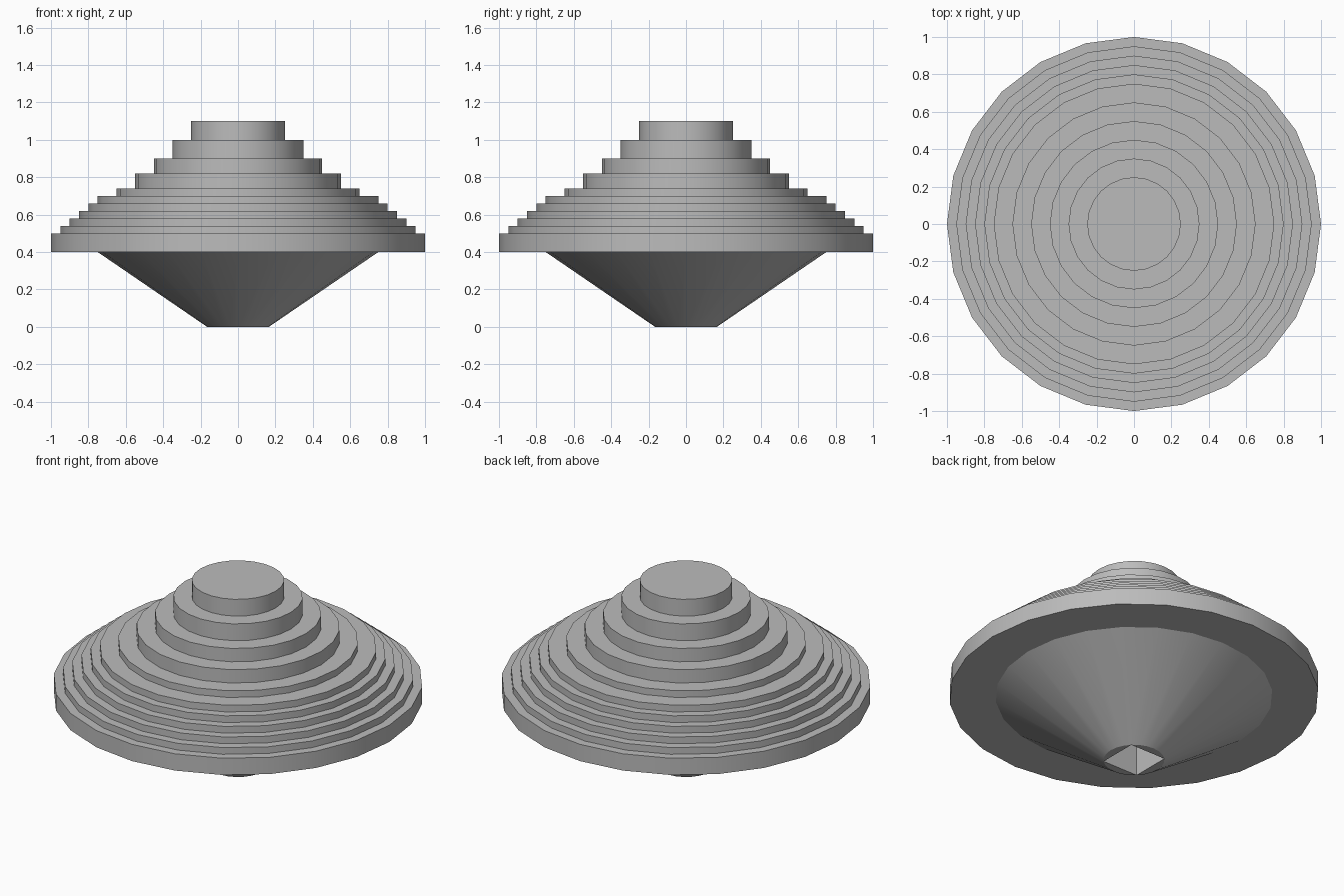
import bpy
import bmesh
from math import cos, sin, tau, radians

SIDES = 24

cube = bpy.data.objects.get("Cube")
if cube:
    bpy.data.objects.remove(cube, do_unlink=True)

grey = bpy.data.materials.new("plain_grey")
grey.use_nodes = True
colour = (0.5, 0.5, 0.5, 1)
grey.diffuse_color = colour
grey.node_tree.nodes["Principled BSDF"].inputs["Base Color"].default_value = colour


def ring(bm, radius, z):
    return [bm.verts.new((radius * cos(tau * i / SIDES), radius * sin(tau * i / SIDES), z))
            for i in range(SIDES)]


def walls(bm, low, high):
    n = len(low)
    for i in range(n):
        j = (i + 1) % n
        bm.faces.new((low[i], low[j], high[j], high[i]))


def finish(bm, name):
    mesh = bpy.data.meshes.new(name)
    bm.to_mesh(mesh)
    bm.free()
    mesh.materials.append(grey)
    obj = bpy.data.objects.new(name, mesh)
    bpy.context.collection.objects.link(obj)
    bpy.ops.object.select_all(action="DESELECT")
    obj.select_set(True)
    bpy.context.view_layer.objects.active = obj
    bpy.ops.object.shade_smooth_by_angle(angle=radians(30))


# Stacked round tiers: radius and top height, from the rim upwards
tiers = [(1, 0.5), (0.95, 0.54), (0.9, 0.58), (0.85, 0.62), (0.8, 0.66), (0.75, 0.7),
         (0.65, 0.74), (0.55, 0.82), (0.45, 0.9), (0.35, 1), (0.25, 1.1)]
base = 0.4
for number, (radius, top) in enumerate(tiers, 1):
    bm = bmesh.new()
    low, high = ring(bm, radius, base), ring(bm, radius, top)
    walls(bm, low, high)
    bm.faces.new(high)
    bm.faces.new(low[::-1])
    finish(bm, f"tier_{number}")
    base = top

# Tapered underside with a square socket whose corners touch the foot rim
bm = bmesh.new()
foot, brim = ring(bm, 0.165, 0), ring(bm, 0.75, 0.4)
walls(bm, foot, brim)
step = SIDES // 4
corners = [foot[step // 2 + step * k] for k in range(4)]
for k in range(4):
    start = step // 2 + step * k
    segment = [foot[(start + i) % SIDES] for i in range(step + 1)]
    bm.faces.new(segment[::-1])
socket_top = [bm.verts.new((v.co.x, v.co.y, 0.4)) for v in corners]
walls(bm, corners[::-1], socket_top[::-1])
finish(bm, "tapered_underside")
